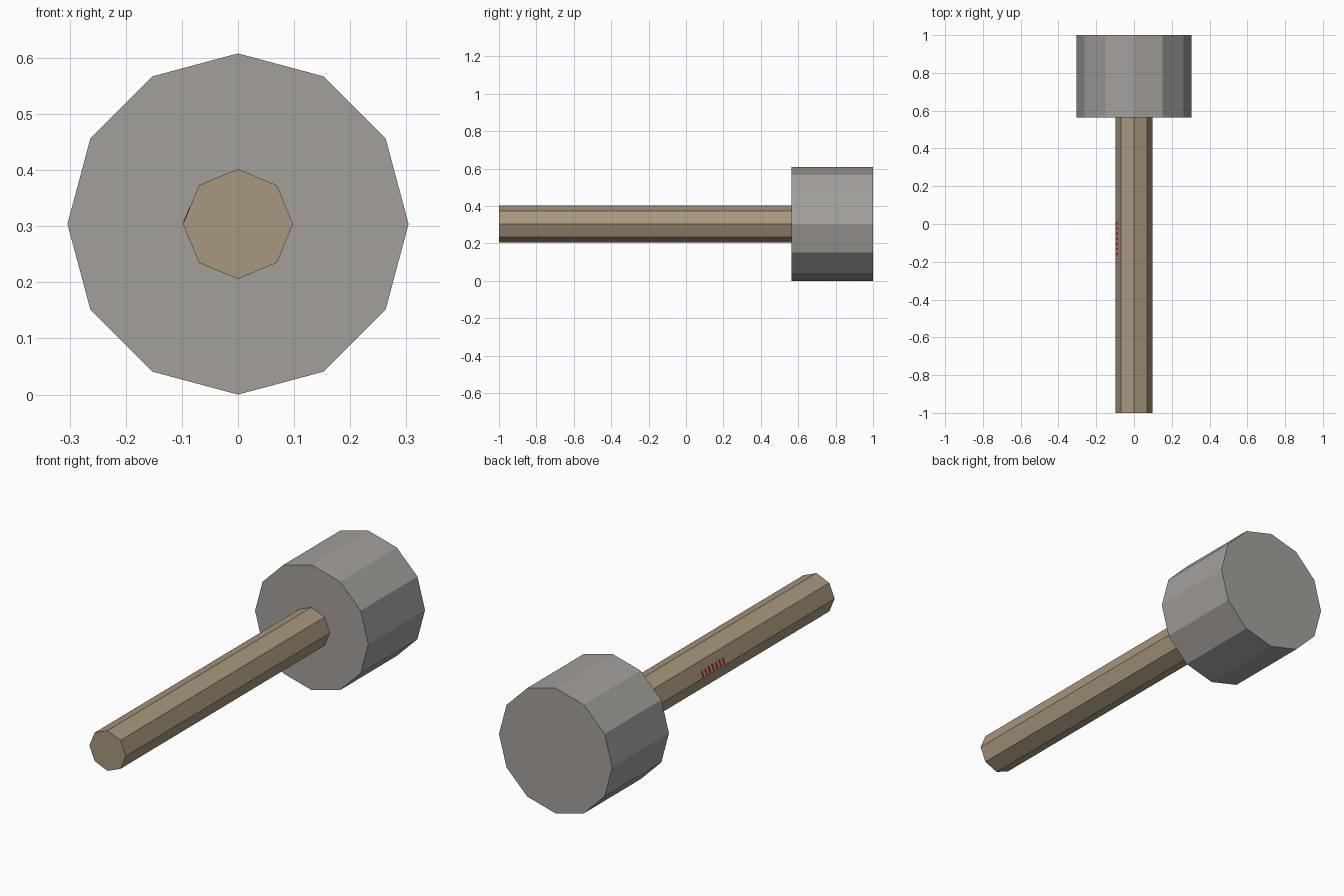
import bpy, bmesh, math
from mathutils import Vector

if "Cube" in bpy.data.objects:
    bpy.data.objects.remove(bpy.data.objects["Cube"])

def material(name, rgb):
    m = bpy.data.materials.new(name)
    m.diffuse_color = (*rgb, 1)
    m.use_nodes = True
    m.node_tree.nodes["Principled BSDF"].inputs["Base Color"].default_value = m.diffuse_color
    return m

grey = material("stone grey", (0.37, 0.35, 0.33))
wood = material("pale wood", (0.39, 0.31, 0.21))
red = material("dark red", (0.45, 0.02, 0.02))
AXIS_Z = 0.304

def make(name, bm, mat):
    bmesh.ops.recalc_face_normals(bm, faces=bm.faces[:])
    me = bpy.data.meshes.new(name)
    bm.to_mesh(me)
    bm.free()
    me.materials.append(mat)
    ob = bpy.data.objects.new(name, me)
    bpy.context.collection.objects.link(ob)
    return ob

def prism(name, sides, radius, y0, y1, mat):
    """Capped prism along y with a corner pointing straight up."""
    bm = bmesh.new()
    rings = []
    for y in (y0, y1):
        rings.append([bm.verts.new((radius * math.sin(2 * math.pi * i / sides), y,
                                    AXIS_Z + radius * math.cos(2 * math.pi * i / sides)))
                      for i in range(sides)])
    a, b = rings
    bm.faces.new(a)
    bm.faces.new(b[::-1])
    for i in range(sides):
        j = (i + 1) % sides
        bm.faces.new((a[i], b[i], b[j], a[j]))
    return make(name, bm, mat)

# Mallet head and handle
prism("head", 12, 0.304, 0.565, 1.0, grey)
prism("handle", 8, 0.098, -1.0, 0.565, wood)

# Small red tally marks on the upper left face of the handle
R = 0.098
low = Vector((-R, 0, AXIS_Z))
high = Vector((-R * math.sqrt(0.5), 0, AXIS_Z + R * math.sqrt(0.5)))
up = (high - low).normalized()
out = Vector((-up.z, 0, up.x))
bm = bmesh.new()
for i in range(7):
    y = -0.165 + i * 0.027
    corners = [low + up * u + Vector((0, yy, 0)) for u, yy in
               ((0.004, y), (0.034, y), (0.034, y + 0.012), (0.004, y + 0.012))]
    inner = [bm.verts.new(c - out * 0.001) for c in corners]
    outer = [bm.verts.new(c + out * 0.001) for c in corners]
    bm.faces.new(inner)
    bm.faces.new(outer[::-1])
    for k in range(4):
        n = (k + 1) % 4
        bm.faces.new((inner[k], outer[k], outer[n], inner[n]))
make("handle_marks", bm, red)
